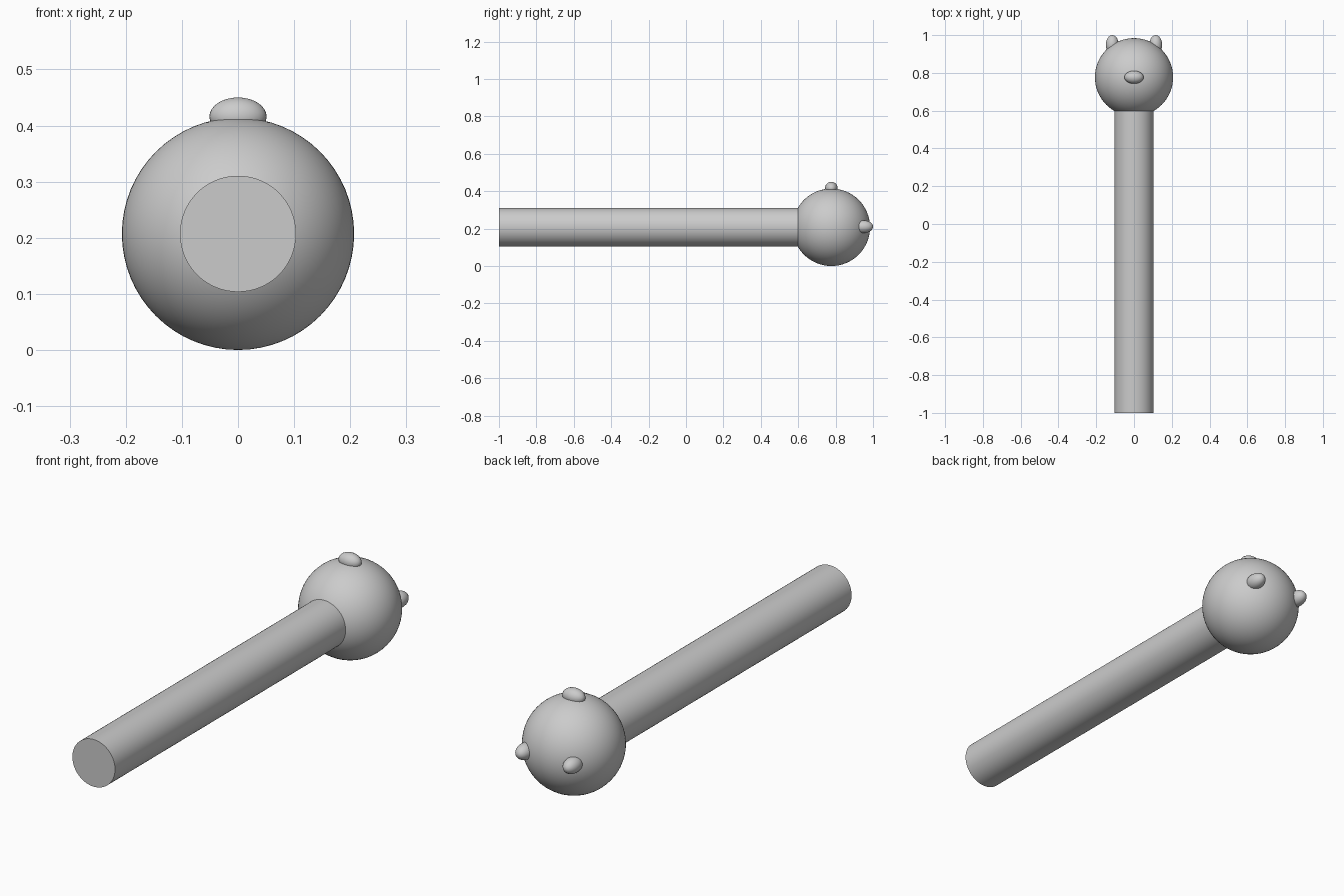
import bpy
import math

cube = bpy.data.objects.get("Cube")
if cube:
    bpy.data.objects.remove(cube, do_unlink=True)

GREY = (0.6, 0.6, 0.6, 1.0)
grey = bpy.data.materials.new("plain_grey")
grey.use_nodes = True
grey.diffuse_color = GREY
grey.node_tree.nodes["Principled BSDF"].inputs["Base Color"].default_value = GREY

R = 0.207        # head radius
HEAD_Y = 0.777   # head centre along the handle axis


def finish(name):
    ob = bpy.context.object
    ob.name = name
    ob.data.materials.append(grey)
    bpy.ops.object.transform_apply(location=False, rotation=True, scale=True)
    bpy.ops.object.shade_smooth_by_angle(angle=math.radians(40))
    return ob


def ellipsoid(name, centre, radii, segments=32, rings=16):
    bpy.ops.mesh.primitive_uv_sphere_add(segments=segments, ring_count=rings,
                                         radius=1, location=centre)
    bpy.context.object.scale = radii
    return finish(name)


# Handle: a straight rod ending inside the head
handle_end = HEAD_Y - 0.1
bpy.ops.mesh.primitive_cylinder_add(
    vertices=64, radius=R / 2, depth=handle_end + 1,
    location=(0, (handle_end - 1) / 2, R), rotation=(math.pi / 2, 0, 0))
finish("handle")

# Round head
ellipsoid("head", (0, HEAD_Y, R), (R, R, R), 64, 32)

# Studs: one on top lying crosswise, two at the back pointing along the handle
ellipsoid("top_stud", (0, HEAD_Y, 2 * R + 0.002), (0.051, 0.034, 0.034))
for side, sign in (("left", 1), ("right", -1)):
    ellipsoid(side + "_back_stud", (sign * 0.115, 0.949, R + 0.003),
              (0.034, 0.051, 0.034))
